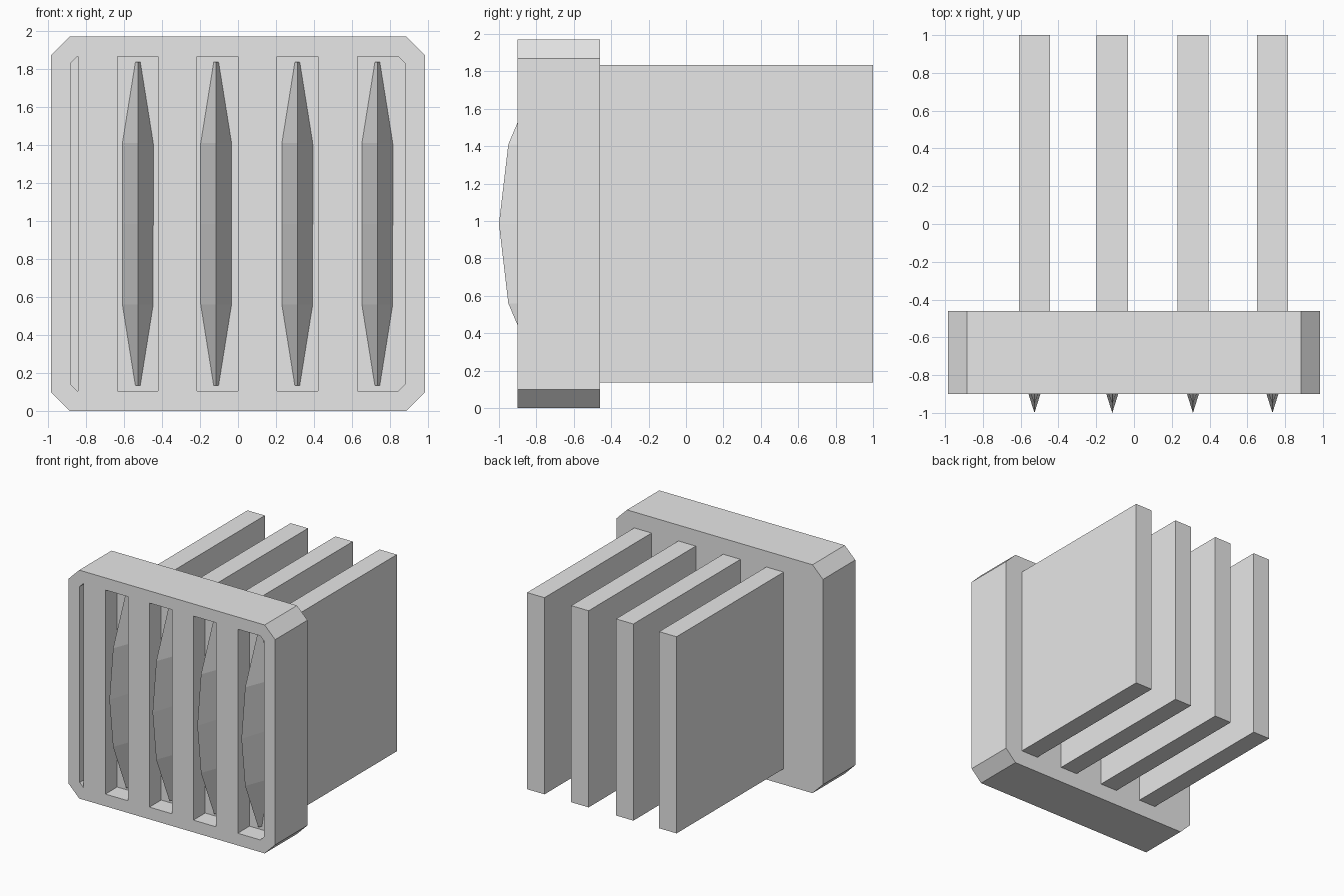
import bpy, bmesh

cube = bpy.data.objects.get("Cube")
if cube:
    bpy.data.objects.remove(cube, do_unlink=True)

grey = bpy.data.materials.new("light_grey")
grey.use_nodes = True
grey.diffuse_color = (0.8, 0.8, 0.8, 1)
grey.node_tree.nodes["Principled BSDF"].inputs["Base Color"].default_value = (0.8, 0.8, 0.8, 1)

MID_Z = 0.985          # height of the centre line
FRONT, FLOOR, BACK = -0.9, -0.74, -0.46
FIN_X = [-0.527, -0.115, 0.312, 0.733]


def make_object(name, bm):
    bmesh.ops.recalc_face_normals(bm, faces=bm.faces)
    mesh = bpy.data.meshes.new(name)
    bm.to_mesh(mesh)
    bm.free()
    mesh.materials.append(grey)
    obj = bpy.data.objects.new(name, mesh)
    bpy.context.collection.objects.link(obj)
    return obj


def add_prism(bm, outline, y0, y1):
    """Extrude an x-z outline from y0 to y1."""
    face = bm.faces.new([bm.verts.new((x, y0, z)) for x, z in outline])
    out = bmesh.ops.extrude_face_region(bm, geom=[face])
    verts = [g for g in out["geom"] if isinstance(g, bmesh.types.BMVert)]
    bmesh.ops.translate(bm, verts=verts, vec=(0, y1 - y0, 0))


def panel_outline(x0, x1, half_h, cut_left=0, cut_right=0):
    """Rectangle about the centre line with optional chamfers on each side."""
    pts = []
    for x, sx, c in ((x0, 1, cut_left), (x1, -1, cut_right)):
        side = [(x + sx * c, MID_Z - half_h), (x, MID_Z - half_h + c),
                (x, MID_Z + half_h - c), (x + sx * c, MID_Z + half_h)]
        if not c:
            side = [side[0], side[3]]
        pts += side if sx > 0 else side[::-1]
    return pts


# Chamfered front block
bm = bmesh.new()
add_prism(bm, panel_outline(-0.985, 0.985, 0.985, 0.1, 0.1), FRONT, BACK)
frame = make_object("slotted_frame", bm)

# Slots sunk into the block; the outer two follow its chamfered corners
bm = bmesh.new()
for x0, x1, cl, cr in ((-0.88, -0.842, 0.035, 0), (-0.635, -0.42, 0, 0), (-0.215, 0.0, 0, 0),
                       (0.205, 0.42, 0, 0), (0.628, 0.878, 0, 0.035)):
    add_prism(bm, panel_outline(x0, x1, 0.88, cl, cr), FRONT - 0.1, FLOOR)
cutter = make_object("slot_cutter", bm)
cutter.hide_render = True
mod = frame.modifiers.new("slots", "BOOLEAN")
mod.operation = "DIFFERENCE"
mod.solver = "EXACT"
mod.object = cutter
bpy.context.view_layer.objects.active = frame
bpy.ops.object.modifier_apply(modifier=mod.name)
bpy.data.objects.remove(cutter, do_unlink=True)

# Blade stations: height from centre, half width at the slot floor, ridge depth
STATIONS = [(-0.85, 0.015, -0.77), (-0.425, 0.083, -0.95), (0, 0.083, -1.0),
            (0.425, 0.083, -0.95), (0.85, 0.015, -0.77)]

for i, cx in enumerate(FIN_X, 1):
    # Rear fin
    bm = bmesh.new()
    add_prism(bm, panel_outline(cx - 0.083, cx + 0.083, 0.848), BACK - 0.04, 1.0)
    make_object(f"rear_fin_{i}", bm)

    # Sharp-ridged blade standing in the slot
    bm = bmesh.new()
    rings = [[bm.verts.new((cx + dx, y, MID_Z + dz))
              for dx, y in ((-w, FLOOR + 0.005), (0, ridge), (w, FLOOR + 0.005))]
             for dz, w, ridge in STATIONS]
    for a, b in zip(rings, rings[1:]):
        for k in range(3):
            n = (k + 1) % 3
            bm.faces.new((a[k], a[n], b[n], b[k]))
    bm.faces.new(rings[0])
    bm.faces.new(rings[-1])
    make_object(f"front_blade_{i}", bm)
